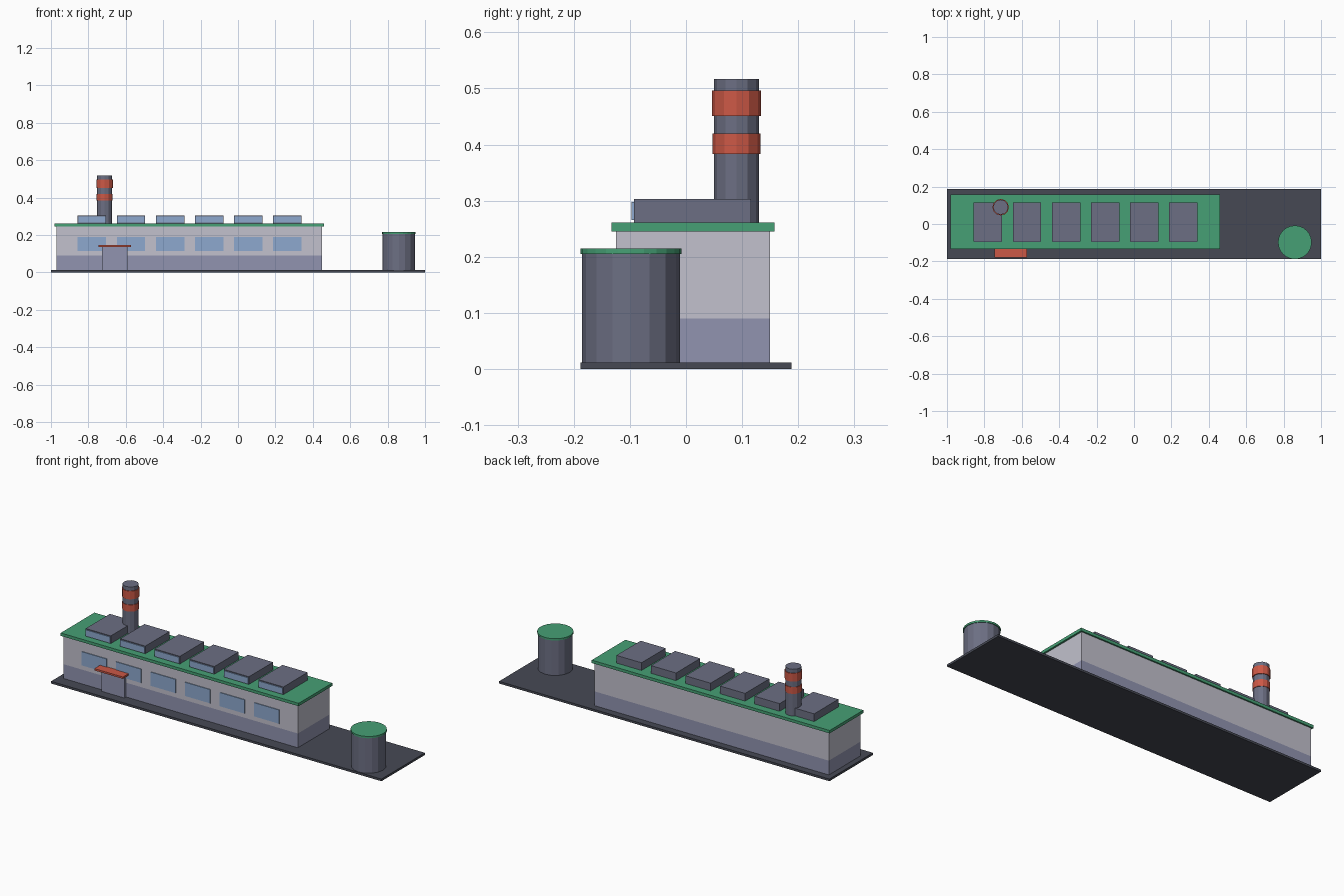
import bpy, bmesh, math
from mathutils import Matrix, Vector

default = bpy.data.objects.get("Cube")
if default:
    bpy.data.objects.remove(default, do_unlink=True)


def material(name, r, g, b):
    def lin(v):
        v /= 255
        return ((v + 0.055) / 1.055) ** 2.4 if v > 0.04 else v / 12.92
    col = (lin(r), lin(g), lin(b), 1)
    m = bpy.data.materials.new(name)
    m.use_nodes = True
    m.diffuse_color = col
    m.node_tree.nodes["Principled BSDF"].inputs["Base Color"].default_value = col
    return m


asphalt = material("dark asphalt", 70, 73, 84)
steel = material("grey steel", 108, 111, 131)
wall = material("pale wall", 194, 193, 205)
plinth = material("lavender plinth", 145, 148, 176)
green = material("green trim", 70, 160, 117)
red = material("red paint", 204, 88, 70)
glass = material("blue glass", 141, 169, 207)


def finish(name, bm, *mats):
    mesh = bpy.data.meshes.new(name)
    bm.to_mesh(mesh)
    bm.free()
    for m in mats:
        mesh.materials.append(m)
    obj = bpy.data.objects.new(name, mesh)
    bpy.context.collection.objects.link(obj)
    return obj


def box_mesh(x, y, z):
    # Each argument is a (low, high) pair
    bm = bmesh.new()
    size = [b - a for a, b in (x, y, z)]
    mid = Vector([(a + b) / 2 for a, b in (x, y, z)])
    bmesh.ops.create_cube(bm, size=1, matrix=Matrix.Translation(mid) @ Matrix.Diagonal((*size, 1)))
    return bm


def box(name, x, y, z, mat):
    return finish(name, box_mesh(x, y, z), mat)


def drum(name, x, y, z, radius, sides, mat):
    bm = bmesh.new()
    bmesh.ops.create_cone(bm, cap_ends=True, segments=sides, radius1=radius, radius2=radius,
                          depth=z[1] - z[0], matrix=Matrix.Translation((x, y, sum(z) / 2)))
    return finish(name, bm, mat)


# Ground slab
box("ground_slab", (-1, 1), (-0.188, 0.188), (0, 0.012), asphalt)

# Main hall, cut at plinth height so the lower band takes its own colour
PLINTH_TOP = 0.09
bm = box_mesh((-0.97, 0.45), (-0.125, 0.15), (0.012, 0.245))
bmesh.ops.bisect_plane(bm, geom=bm.verts[:] + bm.edges[:] + bm.faces[:],
                       plane_co=(0, 0, PLINTH_TOP), plane_no=(0, 0, 1))
for f in bm.faces:
    f.material_index = int(f.calc_center_median().z < PLINTH_TOP)
finish("main_hall", bm, wall, plinth)

# Roof slab
box("roof", (-0.98, 0.46), (-0.133, 0.158), (0.245, 0.261), green)

# Front windows and rooftop skylights share the same spacing
for i in range(6):
    x0 = -0.857 + i * 0.209
    x1 = x0 + 0.152
    box(f"window_{i + 1}", (x0, x1), (-0.129, -0.124), (0.115, 0.19), glass)
    box(f"skylight_{i + 1}", (x0, x1), (-0.093, 0.116), (0.261, 0.303), steel)
    box(f"skylight_glass_{i + 1}", (x0 + 0.003, x1 - 0.003), (-0.097, -0.092), (0.266, 0.298), glass)

# Entrance and canopy
box("entrance_door", (-0.727, -0.59), (-0.14, -0.124), (0.012, 0.136), plinth)
box("entrance_canopy", (-0.745, -0.572), (-0.178, -0.124), (0.136, 0.146), red)

# Chimney with two painted collars
CX, CY = -0.713, 0.09
drum("chimney", CX, CY, (0.255, 0.517), 0.04, 12, steel)
drum("chimney_lower_band", CX, CY, (0.383, 0.42), 0.0428, 12, red)
drum("chimney_upper_band", CX, CY, (0.451, 0.496), 0.044, 12, red)

# Storage tank and lid
drum("storage_tank", 0.86, -0.098, (0.004, 0.205), 0.087, 16, steel)
drum("tank_lid", 0.86, -0.098, (0.205, 0.215), 0.09, 24, green)
